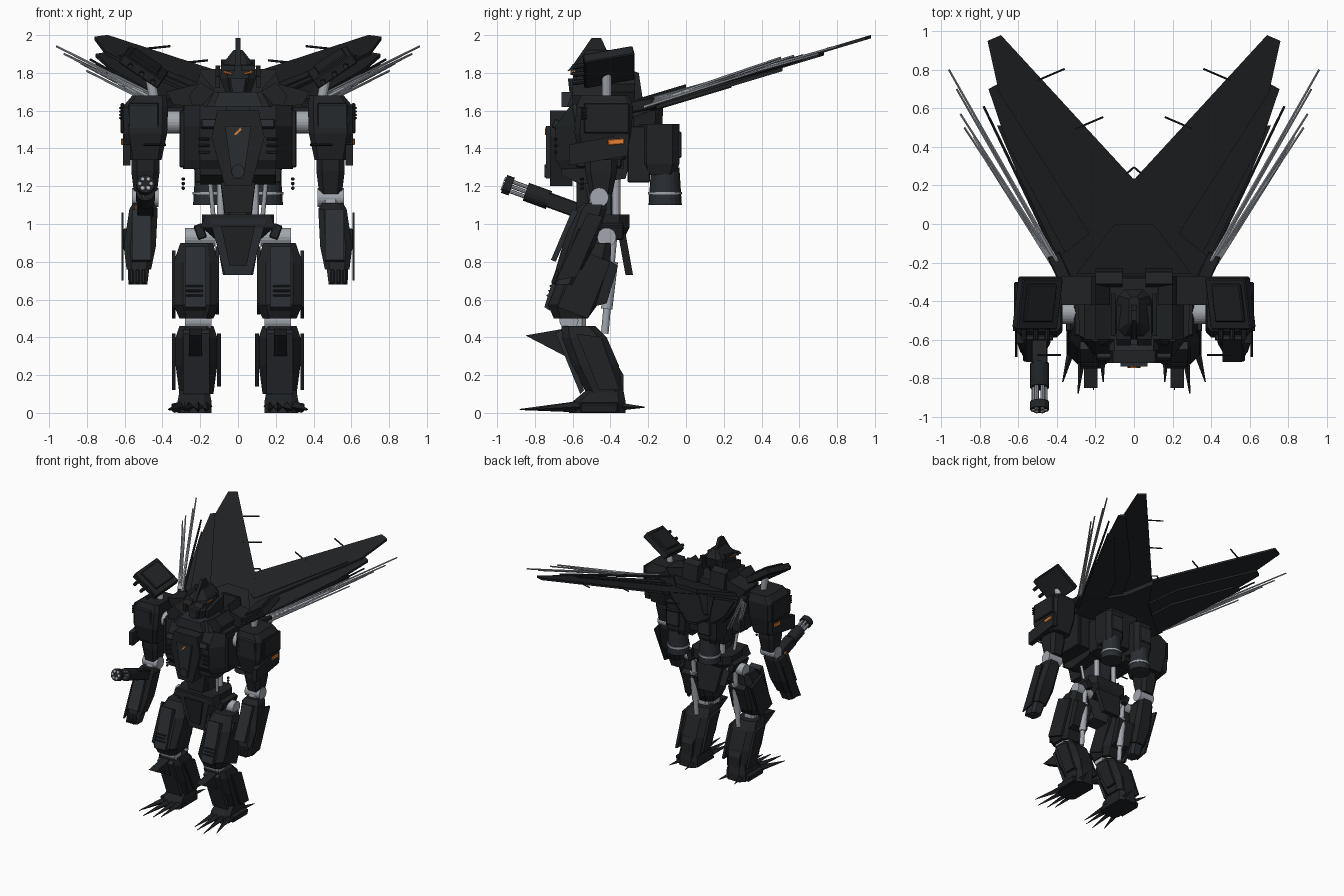
import bpy, bmesh, math
from mathutils import Vector, Matrix, Euler

def material(name, col):
    m = bpy.data.materials.new(name)
    m.diffuse_color = (*col, 1)
    return m

BLACK = material("black_armor", (0.014, 0.016, 0.018))
STEEL = material("dark_steel", (0.022, 0.026, 0.031))
GREY = material("bare_metal", (0.36, 0.39, 0.43))
ORANGE = material("orange", (0.8, 0.22, 0.03))

def finish(name, bm, mat, sym):
    bmesh.ops.recalc_face_normals(bm, faces=bm.faces)
    me = bpy.data.meshes.new(name)
    bm.to_mesh(me)
    bm.free()
    me.materials.append(mat)
    ob = bpy.data.objects.new(name, me)
    bpy.context.collection.objects.link(ob)
    if sym:
        ob.modifiers.new("mirror", 'MIRROR').use_mirror_merge = False
    return ob

def skin(name, rings, mat, sym):
    """Closed tube through rings of equal point count."""
    bm = bmesh.new()
    vs = [[bm.verts.new(p) for p in r] for r in rings]
    n = len(vs[0])
    for a, b in zip(vs, vs[1:]):
        for i in range(n):
            bm.faces.new((a[i], a[(i + 1) % n], b[(i + 1) % n], b[i]))
    bm.faces.new(vs[0])
    bm.faces.new(vs[-1][::-1])
    return finish(name, bm, mat, sym)

def loft(name, rings, mat=BLACK, sym=True, cut=0.2):
    """Chamfered rectangles (x, y, z, width, depth) stacked upward."""
    out = []
    for x, y, z, w, d in rings:
        w, d = w / 2, d / 2
        c = cut * min(w, d) * 2
        out.append([(x + a, y + b, z) for a, b in ((w - c, -d), (w, c - d), (w, d - c), (w - c, d),
                                                   (c - w, d), (-w, d - c), (-w, c - d), (c - w, -d))])
    return skin(name, out, mat, sym)

def box(name, c, s, rot=(0, 0, 0), mat=BLACK, sym=True, bevel=0.006):
    bm = bmesh.new()
    m = Matrix.LocRotScale(Vector(c), Euler([math.radians(r) for r in rot]), None)
    bmesh.ops.create_cube(bm, size=1, matrix=m @ Matrix.Diagonal((*s, 1)))
    if bevel:
        bmesh.ops.bevel(bm, geom=bm.edges[:], offset=min(bevel, min(s) * 0.3), segments=1, affect='EDGES')
    return finish(name, bm, mat, sym)

def side(name, pts, x0, x1, mat=BLACK, sym=True):
    """Extrude a (y, z) profile across x."""
    return skin(name, [[(x, *p) for p in pts] for x in (x0, x1)], mat, sym)

def front(name, pts, y0, y1, mat=BLACK, sym=False, lean=0.0, z0=0):
    """Extrude an (x, z) profile through y, optionally leaning."""
    return skin(name, [[(x, y + lean * (z - z0), z) for x, z in pts] for y in (y0, y1)], mat, sym)

def wing(name, pts, dz, t, mat=BLACK, sym=True):
    """Plate in the sloping wing plane."""
    return skin(name, [[(x, y, 1.69 + 0.3 * y + dz + k) for x, y in pts] for k in (-t / 2, t / 2)], mat, sym)

def rod(name, p, q, r, r2=None, n=12, mat=GREY, sym=True):
    p, q = Vector(p), Vector(q)
    bm = bmesh.new()
    m = Matrix.Translation((p + q) / 2) @ (q - p).to_track_quat('Z', 'Y').to_matrix().to_4x4()
    bmesh.ops.create_cone(bm, cap_ends=True, segments=n, radius1=r, radius2=r if r2 is None else r2,
                          depth=(q - p).length, matrix=m)
    return finish(name, bm, mat, sym)

# feet with talons
loft("foot", [(.23, -.47, .0, .18, .30), (.23, -.46, .06, .18, .28), (.23, -.42, .14, .15, .17)])
for tip, base in (((.37, -.82), .29), ((.29, -.88), .25), ((.21, -.86), .21), ((.16, -.82), .17)):
    rod("toe_claw", (base, -.52, .035), (*tip, .018), .034, .003, 4, BLACK)
for tip, base in (((.16, -.22), .19), ((.31, -.22), .27)):
    rod("heel_claw", (base, -.42, .035), (*tip, .03), .03, .003, 4, BLACK)
box("outer_toe_plate", (.32, -.46, .03), (.06, .2, .05), (0, 12, 0))
rod("ankle", (.16, -.43, .13), (.30, -.43, .13), .04)

# shins
loft("shin", [(.22, -.43, .10, .18, .19), (.22, -.48, .25, .22, .25), (.22, -.54, .40, .22, .24), (.22, -.57, .46, .18, .18)])
side("shin_front_plate", [(-.54, .12), (-.56, .10), (-.69, .42), (-.66, .44)], .15, .29, STEEL)
side("knee_spike", [(-.85, .41), (-.62, .45), (-.52, .36), (-.62, .29)], .19, .26)
side("shin_outer_plate", [(-.46, .12), (-.35, .12), (-.45, .40), (-.58, .42)], .33, .35)
side("shin_inner_plate", [(-.46, .14), (-.36, .14), (-.46, .40), (-.60, .42)], .09, .11)
side("calf_fin", [(-.40, .10), (-.33, .06), (-.33, .20), (-.44, .38), (-.48, .36)], .17, .28)
rod("knee_joint", (.14, -.62, .49), (.28, -.62, .49), .05, n=20)
loft("knee_link", [(.22, -.58, .42, .10, .10), (.22, -.58, .56, .10, .10)], GREY)

# thighs
loft("thigh", [(.22, -.61, .50, .18, .18), (.22, -.60, .57, .24, .26), (.22, -.52, .80, .24, .24), (.22, -.47, .90, .17, .15)])
side("thigh_front_plate", [(-.72, .54), (-.75, .56), (-.65, .88), (-.61, .86)], .17, .28, STEEL)
side("thigh_outer_plate", [(-.68, .56), (-.52, .50), (-.40, .80), (-.55, .86)], .33, .35)
side("thigh_inner_plate", [(-.69, .58), (-.54, .52), (-.42, .80), (-.55, .88)], .10, .12)
side("thigh_rear_block", [(-.50, .56), (-.42, .58), (-.36, .78), (-.43, .82)], .15, .30)
for i in range(3):
    box("thigh_vent", (.23, -.728 + i * .008, .62 + i * .025), (.09, .02, .01), (-18, 0, 0))
rod("thigh_piston", (.20, -.38, .98), (.20, -.43, .42), .02)
rod("thigh_piston_sleeve", (.20, -.39, .80), (.20, -.42, .55), .03)
rod("hip_joint", (.12, -.42, .93), (.28, -.42, .93), .05, n=20)

# pelvis and skirt
loft("pelvis", [(0, -.43, .92, .24, .20), (0, -.43, .98, .38, .26), (0, -.43, 1.05, .38, .26)], sym=False)
front("crotch_plate", [(-.15, 1.03), (.15, 1.03), (.07, .73), (-.07, .73)], -.60, -.46, STEEL, lean=-.12, z0=1.0)
front("crotch_inset", [(-.09, .99), (.09, .99), (.045, .78), (-.045, .78)], -.615, -.58, lean=-.12, z0=1.0)
front("front_belt", [(-.2, .98), (.2, .98), (.17, 1.05), (-.17, 1.05)], -.60, -.5)
front("rear_skirt", [(-.12, .95), (.12, .95), (.08, .73), (-.08, .73)], -.36, -.32, lean=-.18, z0=.95)
box("hip_side_plate", (.20, -.43, .96), (.05, .20, .08), (0, 20, 0))

# waist with rams
loft("waist", [(0, -.45, 1.03, .14, .16), (0, -.47, 1.28, .20, .22)], STEEL, False)
front("belly_plate", [(-.07, 1.06), (.07, 1.06), (.10, 1.28), (-.10, 1.28)], -.58, -.5)
rod("waist_piston", (.09, -.37, .95), (.09, -.37, 1.35), .022)
rod("waist_cable", (.13, -.47, 1.03), (.15, -.5, 1.25), .012)

# chest, narrowing to the front in plan
side("chest_core", [(-.66, 1.5), (-.58, 1.66), (-.30, 1.67), (-.28, 1.4), (-.32, 1.24), (-.56, 1.21), (-.66, 1.26)], -.20, .20, sym=False)
skin("chest_side", [[(x, y, z) for x, y in ((.06, -.69 + d), (.20, -.69 + d), (.285, -.58), (.29, -.33), (.06, -.33))]
                    for z, d in ((1.29, .03), (1.34, 0), (1.52, 0), (1.63, .08))], BLACK, True)
front("chest_center_panel", [(-.07, 1.20), (.07, 1.20), (.14, 1.46), (.11, 1.60), (-.11, 1.60), (-.14, 1.46)], -.72, -.60)
front("chest_keel", [(-.03, 1.24), (.03, 1.24), (.07, 1.52), (-.07, 1.52)], -.74, -.70, STEEL)
front("chest_mark", [(-.02, 1.475), (-.012, 1.47), (.02, 1.50), (.012, 1.51)], -.747, -.735, ORANGE)
rod("chest_lens", (0, -.73, 1.28), (0, -.748, 1.28), .035, n=16, mat=STEEL, sym=False)
box("chest_vent_frame", (.155, -.69, 1.53), (.08, .03, .05), (-20, 0, 0), STEEL)
for i in range(3):
    box("chest_louver", (.18, -.69, 1.38 + i * .035), (.06, .02, .015))
box("chest_side_pod", (.29, -.46, 1.45), (.04, .24, .30))
for i in range(3):
    box("hanging_stud", (.29, -.55, 1.19 + i * .024), (.018, .02, .018))

# collar around the head
loft("collar", [(0, -.45, 1.62, .48, .36), (0, -.44, 1.70, .38, .32)], sym=False)
front("collar_wing", [(.10, 1.62), (.34, 1.63), (.38, 1.70), (.22, 1.74), (.20, 1.80), (.13, 1.72)], -.42, -.27, sym=True)
front("collar_front_flap", [(.10, 1.62), (.24, 1.62), (.26, 1.68), (.20, 1.75), (.12, 1.70)], -.60, -.42, sym=True)
front("chin_guard", [(-.13, 1.62), (.13, 1.62), (.10, 1.70), (-.10, 1.70)], -.66, -.52, STEEL)
side("collar_rear", [(-.34, 1.62), (-.22, 1.60), (-.25, 1.80), (-.31, 1.82)], .06, .20)

# head
loft("head", [(0, -.50, 1.68, .12, .18), (0, -.48, 1.77, .19, .24), (0, -.46, 1.85, .16, .24), (0, -.45, 1.92, .05, .14)], sym=False)
loft("face_mask", [(0, -.59, 1.68, .07, .05), (0, -.60, 1.77, .10, .05)], STEEL, False)
side("brow", [(-.63, 1.81), (-.60, 1.84), (-.42, 1.87), (-.42, 1.83)], .015, .09)
box("eye", (.055, -.602, 1.80), (.05, .02, .014), (0, -15, 0), ORANGE)
box("visor_stripe", (.088, -.52, 1.835), (.008, .08, .012), (0, 0, 0), ORANGE)
side("head_crest", [(-.60, 1.84), (-.50, 1.985), (-.45, 1.985), (-.40, 1.88)], -.013, .013, sym=False)
side("cheek_fin", [(-.58, 1.72), (-.58, 1.78), (-.36, 1.84), (-.36, 1.72)], .095, .12)

# shoulders
rod("shoulder_axle", (.25, -.46, 1.54), (.42, -.46, 1.54), .06, n=24)
loft("shoulder_block", [(.49, -.44, 1.34, .17, .24), (.49, -.44, 1.48, .23, .30), (.49, -.43, 1.62, .24, .30), (.47, -.43, 1.68, .18, .25)], cut=.12)
box("shoulder_front_plate", (.50, -.58, 1.56), (.16, .03, .16), (8, 0, 0), STEEL)
box("shoulder_outer_plate", (.612, -.42, 1.56), (.02, .24, .16))
side("shoulder_blade_fin", [(-.62, 1.42), (-.30, 1.48), (-.31, 1.36), (-.62, 1.31)], .57, .61)
box("shoulder_light", (.613, -.37, 1.435), (.012, .085, .03), (4, 0, 0), ORANGE)
for i in range(4):
    box("shoulder_clip", (.62, -.54, 1.56 + i * .018), (.018, .03, .012))
rod("shoulder_bar", (.38, -.68, 1.42), (.50, -.68, 1.42), .006, n=6, mat=BLACK)

# tilted launcher pods above the shoulders
rod("pod_post", (.44, -.42, 1.64), (.47, -.42, 1.80), .026)
box("launcher_pod", (.50, -.41, 1.83), (.25, .27, .055), (12, -34, 0))
box("pod_cover", (.49, -.41, 1.86), (.18, .20, .025), (12, -34, 0))
for k in range(3):
    dx = (k - 1) * .06
    rod("pod_barrel", (.51 + dx, -.52, 1.80 + dx * .7), (.51 + dx, -.60, 1.79 + dx * .7), .014, n=8, mat=BLACK)

# arms
loft("upper_arm", [(.49, -.45, 1.16, .12, .12), (.49, -.45, 1.28, .15, .17), (.49, -.45, 1.42, .15, .18)])
rod("elbow_joint", (.42, -.46, 1.14), (.56, -.46, 1.14), .05, n=20)
loft("elbow_link", [(.49, -.48, 1.04, .09, .09), (.49, -.46, 1.15, .09, .09)], GREY)
loft("forearm", [(.525, -.62, .76, .13, .14), (.52, -.57, .88, .17, .17), (.50, -.50, 1.08, .15, .16), (.50, -.48, 1.11, .11, .12)])
side("forearm_front_plate", [(-.69, .80), (-.715, .81), (-.60, 1.08), (-.57, 1.07)], .46, .56, STEEL)
side("forearm_outer_blade", [(-.69, .70), (-.58, .72), (-.44, 1.04), (-.52, 1.06)], .605, .617)
box("forearm_mount", (.595, -.56, .92), (.03, .06, .10), (-25, 0, 0))
loft("fist", [(.53, -.65, .68, .10, .10), (.525, -.61, .80, .12, .13)], STEEL)
for i in range(3):
    box("finger", (.50 + i * .032, -.69, .72), (.024, .025, .08), (-20, 0, 0))

# rotary gun on one arm
A, B = Vector((-.49, -.50, 1.045)), Vector((-.49, -.97, 1.215))
at = lambda t: A.lerp(B, t)
box("gun_housing", at(.22), (.085, .28, .08), (-20, 0, 0), BLACK, False)
rod("gun_drum", at(.48), at(.74), .05, n=16, mat=BLACK, sym=False)
for i in range(6):
    a = i * math.pi / 3
    off = Vector((math.cos(a) * .03, math.sin(a) * .010, math.sin(a) * .028))
    rod("gun_barrel", at(.7) + off, at(1) + off, .011, n=8, sym=False)
rod("gun_muzzle_ring", at(.90), at(.985), .05, n=12, mat=BLACK, sym=False)
box("gun_light", (-.54, -.58, 1.08), (.012, .05, .025), (-20, 0, 0), ORANGE, False)

# back pack, engines and nozzles
loft("back_pack", [(0, -.22, 1.30, .22, .16), (0, -.22, 1.62, .34, .20)], sym=False)
box("engine_intake", (.15, -.25, 1.37), (.16, .12, .30))
loft("engine_box", [(.15, -.14, 1.26, .15, .17), (.15, -.14, 1.32, .18, .21), (.15, -.14, 1.53, .18, .21)])
box("engine_panel", (.15, -.035, 1.42), (.12, .02, .14), (0, 0, 0), STEEL)
rod("nozzle", (.15, -.11, 1.10), (.15, -.11, 1.30), .088, .075, 20, STEEL)
rod("nozzle_ring", (.15, -.11, 1.155), (.15, -.11, 1.17), .09, n=20)

# wings in overlapping layers
wing("wing_hub", [(-.37, -.31), (.37, -.31), (.40, -.18), (.12, .04), (0, .24), (-.12, .04), (-.40, -.18)], -.01, .06, sym=False)
wing("hub_plate", [(-.30, -.26), (.30, -.26), (.10, 0), (-.10, 0)], .03, .04, BLACK, False)
wing("wing_inner", [(0, -.1), (0, .23), (.69, .98), (.76, .95), (.70, .68), (.2, -.1)], .008, .018)
wing("wing_middle", [(.05, -.15), (.25, .26), (.70, .73), (.755, .70), (.66, .42), (.33, -.2)], -.008, .018)
wing("wing_outer", [(.15, -.25), (.30, .12), (.64, .51), (.71, .51), (.41, -.19), (.38, -.28)], -.024, .02)
wing("wing_spar", [(.12, .0), (.60, .62), (.63, .60), (.18, -.04)], .019, .008)
for x, y in ((.48, .755), (.28, .505), (.02, .27)):
    z = 1.70 + .3 * y
    far = (x - .12, y + .05, z + .015) if x > .1 else (.0, .295, z)
    rod("wing_pin", (x + .02, y - .01, z), far, .006, n=6, mat=BLACK)

# long thin quills along the wing edge
for i, tip in enumerate(((.96, .80, 1.94), (.92, .70, 1.90), (.90, .57, 1.89), (.88, .50, 1.88), (.83, .45, 1.85), (.80, .38, 1.81))):
    rod("quill", (.40 + .004 * i, -.19 - .006 * i, 1.66 - .008 * i), tip, .009, .006, 6)
for tip in ((.78, .61, 1.87), (.75, .55, 1.85)):
    rod("dark_quill", (.40, -.18, 1.65), tip, .011, .007, 6, BLACK)
box("quill_root", (.39, -.22, 1.63), (.07, .14, .06), (10, 0, -25))
